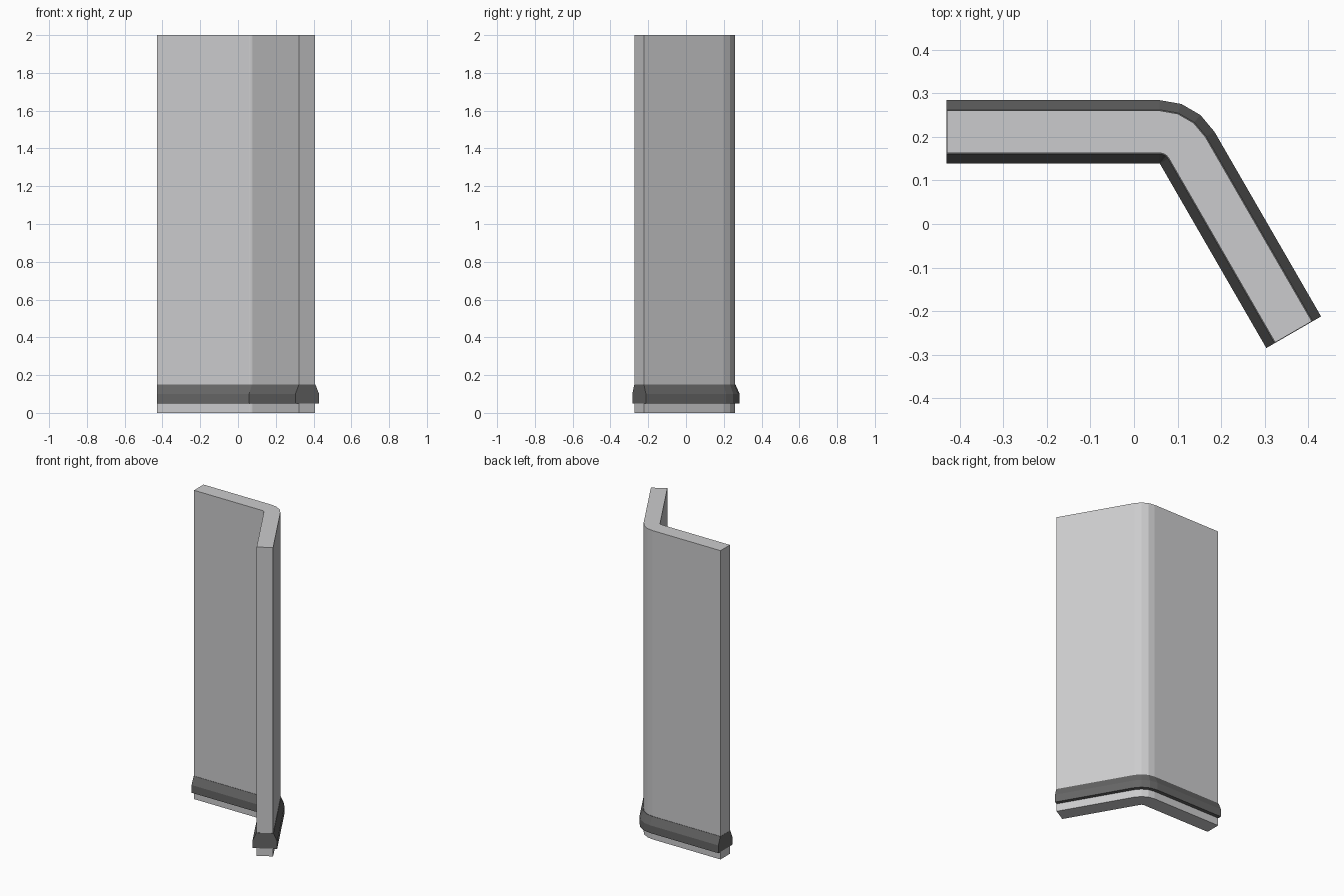
import bpy, bmesh
from math import sin, cos, radians
from mathutils import Vector

cube = bpy.data.objects.get("Cube")
if cube:
    bpy.data.objects.remove(cube, do_unlink=True)

CORNER = Vector((0.059, 0.139))   # pivot of the bend
LENGTH = 0.488                    # straight run on each side
BEND = 60                         # degrees turned at the corner
STEPS = 3                         # facets in the bend


def material(name, rgb):
    mat = bpy.data.materials.new(name)
    mat.use_nodes = True
    mat.diffuse_color = (*rgb, 1)
    mat.node_tree.nodes["Principled BSDF"].inputs["Base Color"].default_value = (*rgb, 1)
    return mat


def stations(extra):
    """Centre and outward normal at each step along the bent path."""
    normals = [Vector((sin(radians(a)), cos(radians(a))))
               for a in (BEND * i / STEPS for i in range(STEPS + 1))]
    run = LENGTH + extra
    first, last = normals[0], normals[-1]
    start = CORNER - Vector((first.y, -first.x)) * run
    end = CORNER + Vector((last.y, -last.x)) * run
    return [(start, first)] + [(CORNER, n) for n in normals] + [(end, last)]


def sweep(name, section, mat, extra=0.0):
    """Sweep a closed (offset, height) section along the bent path."""
    bm = bmesh.new()
    rings = []
    for centre, normal in stations(extra):
        ring = []
        for offset, z in section:
            p = centre + normal * offset
            ring.append(bm.verts.new((p.x, p.y, z)))
        rings.append(ring)
    n = len(section)
    for a, b in zip(rings, rings[1:]):
        for i in range(n):
            j = (i + 1) % n
            bm.faces.new((a[i], a[j], b[j], b[i]))
    bm.faces.new(rings[0])
    bm.faces.new(rings[-1])
    bmesh.ops.remove_doubles(bm, verts=bm.verts, dist=0.0001)
    bmesh.ops.recalc_face_normals(bm, faces=bm.faces)
    mesh = bpy.data.meshes.new(name)
    bm.to_mesh(mesh)
    bm.free()
    mesh.materials.append(mat)
    obj = bpy.data.objects.new(name, mesh)
    bpy.context.collection.objects.link(obj)
    return obj


light_grey = material("light grey", (0.60, 0.60, 0.61))
dark_grey = material("dark grey", (0.13, 0.13, 0.13))

# Tall bent wall panel
sweep("wall_panel", [(0.024, 0), (0.121, 0), (0.121, 2), (0.024, 2)], light_grey)

# Bevelled trim band wrapping both sides and the ends near the base
sweep("base_trim", [(0, 0.05), (0.145, 0.05), (0.145, 0.1), (0.123, 0.15),
                    (0.022, 0.15), (0, 0.1)], dark_grey, extra=0.001)
